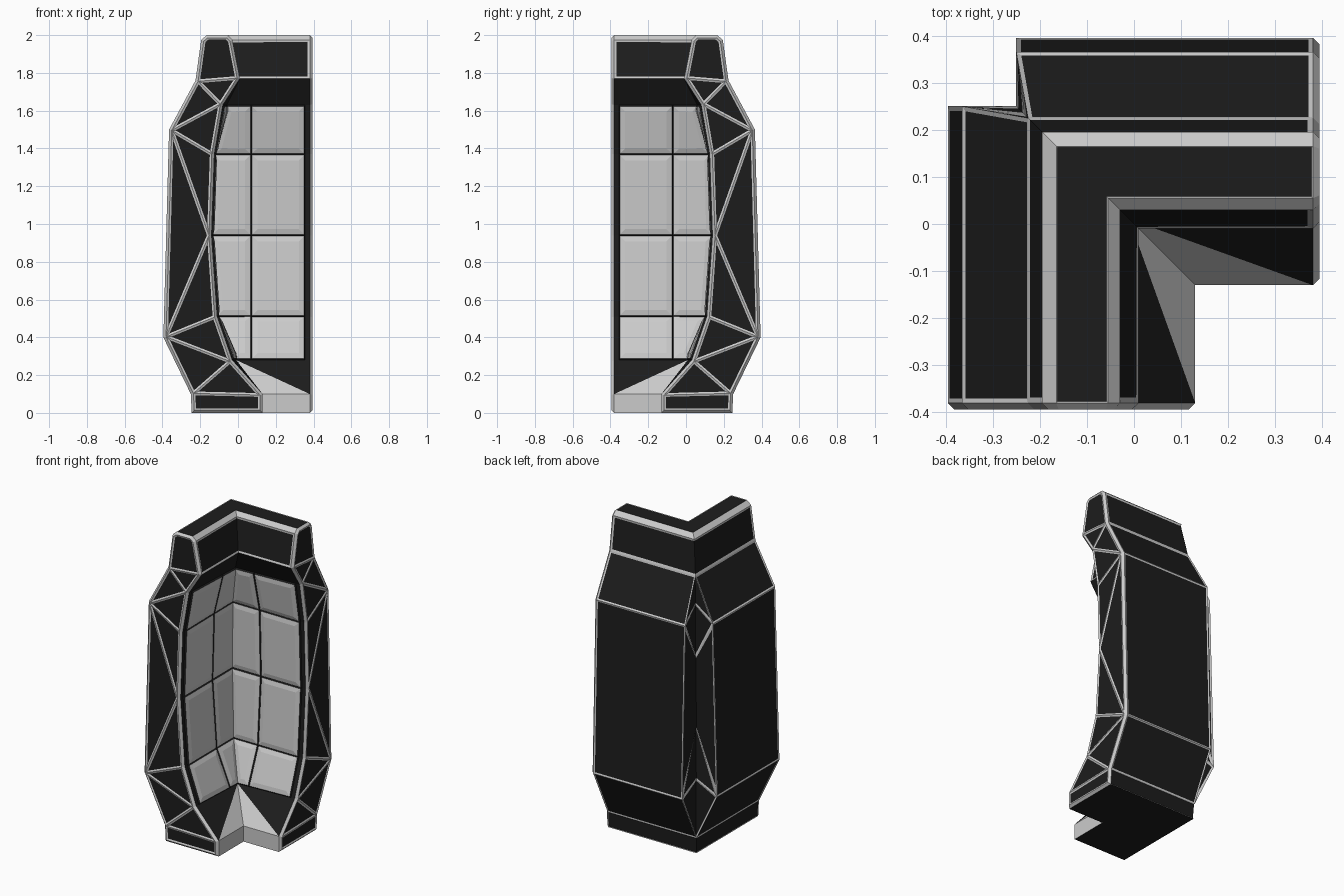
import bpy, bmesh
from mathutils import Vector

if "Cube" in bpy.data.objects:
    bpy.data.objects.remove(bpy.data.objects["Cube"])

END, RIM, SEAM = -0.38, -0.355, -0.07

# Cross-section: outer side (x, z) and inner side (x at the end, x at the mitre, z)
OUT = [(-.245, 0), (-.25, .1), (-.395, .4), (-.365, 1.5), (-.225, 1.76), (-.195, 1.975), (-.165, 2)]
INN = [(.13, .13, 0), (.13, .13, .1), (-.03, -.01, .28), (-.11, -.11, .51), (-.14, -.14, .94),
       (-.125, -.13, 1.37), (-.08, -.06, 1.63), (.01, .01, 1.77), (-.03, -.03, 1.975), (-.055, -.055, 2)]
# Truss panels on each end face, by profile point
TRUSS = ["o0 o1 i1 i0", "o1 i1 i2", "o1 i2 o2", "o2 i2 i3", "o2 i3 i4", "o2 i4 o3", "o3 i4 i5",
         "o3 i5 i6", "o3 i6 o4", "o4 i6 i7", "o4 i7 i8 i9 o6 o5"]


def material(name, v):
    m = bpy.data.materials.new(name)
    m.diffuse_color = (v, v, v, 1)
    m.use_nodes = True
    m.node_tree.nodes["Principled BSDF"].inputs["Base Color"].default_value = m.diffuse_color
    return m


MATS = [material("grey_trim", 0.6), material("black_panel", 0.012)]


def place(x, s, z, wing):
    """Wing 0 runs along y, wing 1 is its mirror across the diagonal."""
    return (x, s, z) if wing == 0 else (-s, -x, z)


def outer(k, far):
    x, z = OUT[k]
    return (x, END if not far else (.25 if k in (2, 3) else -x), z)


def inner(k, s=None):
    xe, xm, z = INN[k]
    if s is None:
        return (xm, -xm, z)
    t = (s + xm) / (END + xm)
    return (xm + (xe - xm) * t, s, z)


class Shell:
    def __init__(self):
        self.bm, self.verts = bmesh.new(), {}

    def face(self, pts, wing, mat=0):
        vs = []
        for p in pts:
            q = place(*p, wing)
            key = tuple(round(c, 4) for c in q)
            if key not in self.verts:
                self.verts[key] = self.bm.verts.new(q)
            vs.append(self.verts[key])
        f = self.bm.faces.new(vs)
        f.material_index = mat
        return f

    def inset(self, faces, width, depth, rim=0, panel=1):
        r = bmesh.ops.inset_region(self.bm, faces=faces, thickness=width, depth=depth,
                                   use_boundary=True, use_even_offset=True)
        for f in r["faces"]:
            f.material_index = rim
        for f in faces:
            f.material_index = panel

    def finish(self, name):
        me = bpy.data.meshes.new(name)
        self.bm.to_mesh(me)
        self.bm.free()
        for m in MATS:
            me.materials.append(m)
        ob = bpy.data.objects.new(name, me)
        bpy.context.collection.objects.link(ob)


body, tiles = Shell(), Shell()
panels, ends, tile_faces = [], [[], []], []     # panels: (faces, trim width)


def both(pts, width=None, joined=True, mat=0):
    """Add a face to both wings and queue its trimmed panel."""
    fs = [body.face(pts, w, mat) for w in (0, 1)]
    if width:
        panels.extend([(fs, width)] if joined else [([f], width) for f in fs])
    return fs


# Outer panels, bulging between the foot and the top block
for k, width in enumerate([.004, .008, .01, .01, .012, None]):
    both([outer(k, 0), outer(k + 1, 0), outer(k + 1, 1), outer(k, 1)], width, k not in (1, 2, 3))

# Notch in the outside corner with its own small truss
o = [outer(k, 1) for k in range(5)]
c = [o[1]] + [(o[1][0] + (o[4][0] - o[1][0]) * (z - .1) / 1.66,
               o[1][1] + (o[4][1] - o[1][1]) * (z - .1) / 1.66, z) for z in (.47, .8, 1.25, 1.58)] + [o[4]]
for i in range(1, 5):                            # keep the centre line on the diagonal
    c[i] = (c[i][0], -c[i][0], c[i][2])
for pts in ([c[0], o[2], c[1]], [c[1], o[2], c[2]], [c[2], o[2], o[3], c[3]],
            [c[3], o[3], c[4]], [c[4], o[3], c[5]]):
    both(pts, .011)

# Inner foot, sloping toe, overhang and top block
both([inner(0), inner(0, END), inner(1, END), inner(1)])
both([inner(1), inner(1, END), inner(2)])
both([inner(1, END), inner(2, END), inner(2, RIM), inner(2, SEAM), inner(2)], mat=1)
both([inner(6), inner(6, SEAM), inner(6, RIM), inner(6, END), inner(7, END), inner(7)], mat=1)
both([inner(7), inner(7, END), inner(8, END), inner(8)], .012)
both([inner(8), inner(8, END), inner(9, END), inner(9)])

# Top and underside
top = both([inner(9), inner(9, END), outer(6, 0), outer(6, 1)], .003)[0]
both([inner(0), inner(0, END), outer(0, 0), outer(0, 1)], mat=1)

# Inside wall: dark rim strip on the body, four rows of two tiles on each wing
for k in range(2, 6):
    both([inner(k, RIM), inner(k, END), inner(k + 1, END), inner(k + 1, RIM)], mat=1)
    for a, b in ((None, SEAM), (SEAM, RIM)):
        for w in (0, 1):
            tile_faces.append(tiles.face([inner(k, a), inner(k, b), inner(k + 1, b), inner(k + 1, a)], w))

# End faces
for w in (0, 1):
    for row in TRUSS:
        pts = [outer(int(n[1]), 0) if n[0] == "o" else inner(int(n[1]), END) for n in row.split()]
        ends[w].append(body.face(pts, w))

bmesh.ops.recalc_face_normals(body.bm, faces=body.bm.faces[:])
top.normal_update()
if top.normal.z < 0:
    bmesh.ops.reverse_faces(body.bm, faces=body.bm.faces[:])
body.bm.normal_update()

# Chamfer the ends, then sink every panel inside its grey trim
for fs in ends:
    body.inset(fs, .014, .014, 0, 0)
    for f in fs:
        body.inset([f], .01, -.004)
for fs, width in panels:
    body.inset(fs, width, -.003)
body.finish("corner_wall_body")

# Pillow-shaped tiles with dark joints
tiles.bm.normal_update()
for f in tile_faces:
    if f.normal.dot(Vector((1, -1, 0))) < 0:
        f.normal_flip()
for f in tile_faces:
    tiles.inset([f], .005, .009, 1, 0)
    tiles.inset([f], .028, .006, 0, 0)
tiles.finish("inner_wall_tiles")
